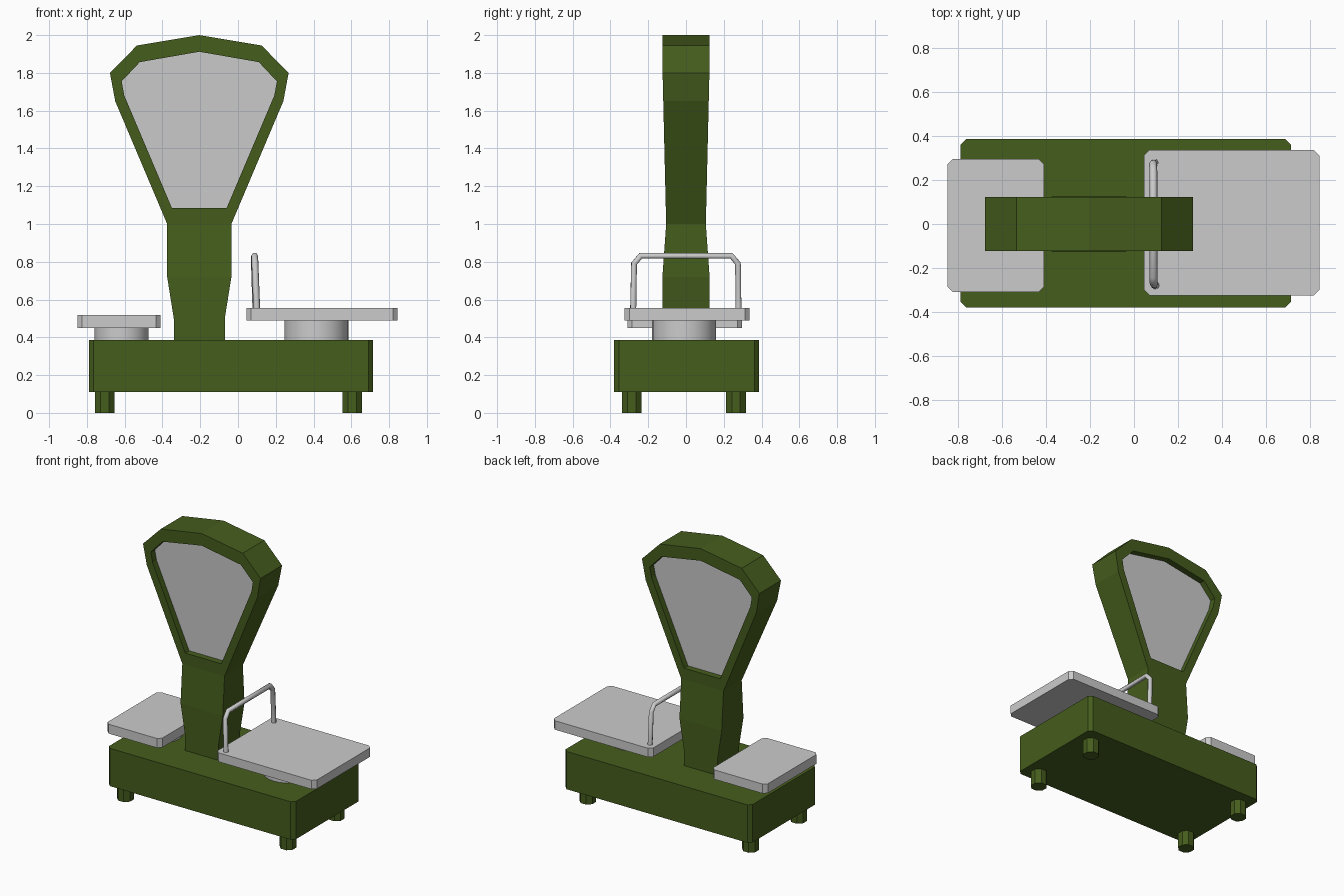
import bpy, bmesh

if "Cube" in bpy.data.objects:
    bpy.data.objects.remove(bpy.data.objects["Cube"])

green = bpy.data.materials.new("green_paint")
green.diffuse_color = (0.06, 0.11, 0.012, 1)
green.use_nodes = True
green.node_tree.nodes["Principled BSDF"].inputs["Base Color"].default_value = green.diffuse_color


def finish(name, bm, mat=None):
    bmesh.ops.recalc_face_normals(bm, faces=bm.faces)
    mesh = bpy.data.meshes.new(name)
    bm.to_mesh(mesh)
    bm.free()
    obj = bpy.data.objects.new(name, mesh)
    bpy.context.collection.objects.link(obj)
    if mat:
        mesh.materials.append(mat)
    return obj


def slab(name, x0, x1, y0, y1, z0, z1, cut=0.025, mat=None):
    """Box with chamfered vertical corners."""
    pts = [(x0 + cut, y0), (x1 - cut, y0), (x1, y0 + cut), (x1, y1 - cut),
           (x1 - cut, y1), (x0 + cut, y1), (x0, y1 - cut), (x0, y0 + cut)]
    bm = bmesh.new()
    face = bm.faces.new([bm.verts.new((x, y, z0)) for x, y in pts])
    ext = bmesh.ops.extrude_face_region(bm, geom=[face], use_keep_orig=True)
    top = [g for g in ext["geom"] if isinstance(g, bmesh.types.BMVert)]
    bmesh.ops.translate(bm, verts=top, vec=(0, 0, z1 - z0))
    return finish(name, bm, mat)


def post(name, x, y, r, z0, z1):
    bpy.ops.mesh.primitive_cylinder_add(vertices=24, radius=r, depth=z1 - z0,
                                        location=(x, y, (z0 + z1) / 2))
    obj = bpy.context.object
    obj.name = name
    bpy.ops.object.shade_smooth_by_angle()
    return obj


# Base and feet
slab("base", -0.79, 0.715, -0.38, 0.387, 0.11, 0.385, mat=green)
for side, x in (("left", -0.705), ("right", 0.605)):
    for end, y in (("front", -0.288), ("back", 0.265)):
        slab(f"{side}_{end}_foot", x - 0.052, x + 0.052, y - 0.052, y + 0.052,
             0, 0.12, 0.03, green)

# Weighing plates and their posts
slab("small_plate", -0.85, -0.41, -0.31, 0.297, 0.45, 0.518)
slab("large_plate", 0.045, 0.845, -0.325, 0.337, 0.49, 0.555)
post("small_plate_post", -0.617, -0.005, 0.143, 0.38, 0.455)
post("large_plate_post", 0.415, -0.01, 0.17, 0.38, 0.495)

# Guard rail on the large plate
curve = bpy.data.curves.new("guard_rail", "CURVE")
curve.dimensions = "3D"
curve.bevel_depth = 0.018
curve.bevel_resolution = 1
path = [(0.1, -0.28, 0.53), (0.09, -0.275, 0.79), (0.088, -0.24, 0.832),
        (0.088, 0.24, 0.832), (0.087, 0.275, 0.79), (0.095, 0.278, 0.53)]
spline = curve.splines.new("POLY")
spline.points.add(len(path) - 1)
for p, co in zip(spline.points, path):
    p.co = (*co, 1)
rail = bpy.data.objects.new("guard_rail", curve)
bpy.context.collection.objects.link(rail)
bpy.ops.object.select_all(action="DESELECT")
bpy.context.view_layer.objects.active = rail
rail.select_set(True)
bpy.ops.object.convert(target="MESH")

# Column and dial head: half outlines as (half width, height)
CX = -0.205
neck = [(0.135, 0.375), (0.135, 0.5), (0.17, 0.72), (0.17, 1.0)]
head = [(0.17, 1.0), (0.445, 1.65), (0.473, 1.8), (0.33, 1.945), (0, 2.0)]
dial = [(0.145, 1.085), (0.397, 1.68), (0.411, 1.755), (0.315, 1.857), (0, 1.912)]
depths = [(0.375, 0.123), (0.72, 0.125), (1.0, 0.105), (1.8, 0.124), (2.0, 0.124)]
RECESS = 0.045


def depth(z):
    for (z0, d0), (z1, d1) in zip(depths, depths[1:]):
        if z <= z1:
            return d0 + (d1 - d0) * (z - z0) / (z1 - z0)
    return depths[-1][1]


def loop(bm, half, side, sink=0.0):
    """Mirrored outline on the front (-1) or back (1) face."""
    pts = [(w, z) for w, z in half] + [(-w, z) for w, z in half[::-1] if w]
    return [bm.verts.new((CX + x, side * (depth(z) - sink), z)) for x, z in pts]


def bridge(bm, a, b, closed=True):
    n = len(a)
    for i in range(n if closed else n - 1):
        j = (i + 1) % n
        bm.faces.new((a[i], a[j], b[j], b[i]))


bm = bmesh.new()
rims, necks = [], []
for side in (-1, 1):
    outer, inner = loop(bm, head, side), loop(bm, dial, side)
    floor = loop(bm, dial, side, RECESS)
    bridge(bm, outer, inner)
    bridge(bm, inner, floor)
    col = loop(bm, neck, side)
    for i in range(len(neck) - 1):
        bm.faces.new((col[i], col[i + 1], col[-2 - i], col[-1 - i]))
    rims.append(outer)
    necks.append(col)
bridge(bm, rims[0], rims[1], closed=False)
n = len(neck)
bridge(bm, necks[0][:n], necks[1][:n], closed=False)
bridge(bm, necks[0][n:], necks[1][n:], closed=False)
bmesh.ops.remove_doubles(bm, verts=bm.verts, dist=0.0005)
finish("column_and_head", bm, green)

# Dial panels sunk into both sides of the head
bm = bmesh.new()
front, back = loop(bm, dial, -1, RECESS), loop(bm, dial, 1, RECESS)
bm.faces.new(front)
bm.faces.new(back)
bridge(bm, front, back)
finish("dial_panel", bm)
